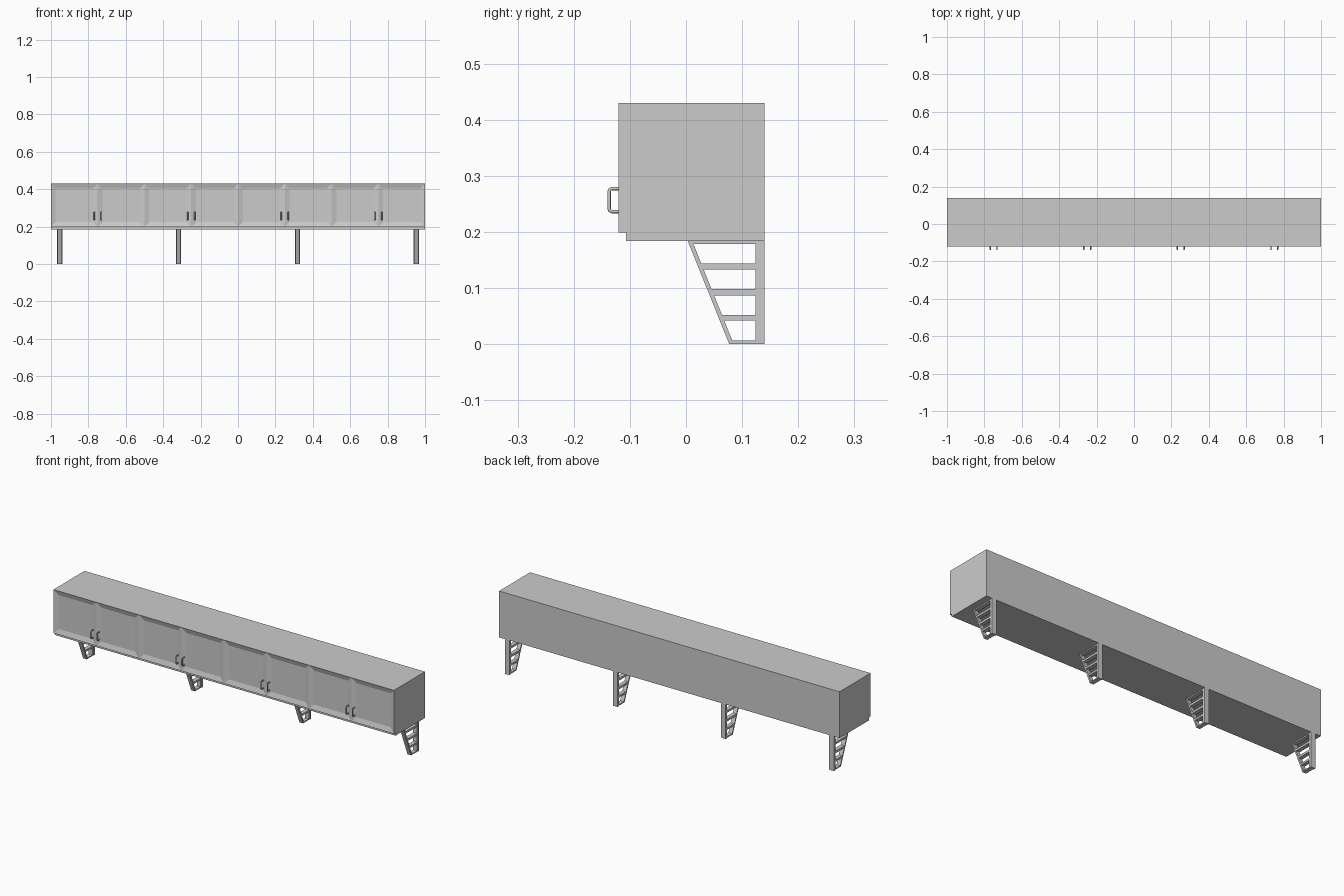
import bpy, bmesh
from mathutils import Vector

if "Cube" in bpy.data.objects:
    bpy.data.objects.remove(bpy.data.objects["Cube"])


def finish(bm, name):
    bmesh.ops.recalc_face_normals(bm, faces=bm.faces[:])
    me = bpy.data.meshes.new(name)
    bm.to_mesh(me)
    bm.free()
    ob = bpy.data.objects.new(name, me)
    bpy.context.collection.objects.link(ob)
    return ob


def add_prism(bm, profile, x, width):
    """Extrude a (y, z) profile along x, centred on x."""
    face = bm.faces.new([bm.verts.new((x - width / 2, y, z)) for y, z in profile])
    ext = bmesh.ops.extrude_face_region(bm, geom=[face])["geom"]
    bmesh.ops.translate(bm, vec=(width, 0, 0),
                        verts=[g for g in ext if isinstance(g, bmesh.types.BMVert)])


def rect(y0, y1, z0, z1):
    return [(y0, z0), (y1, z0), (y1, z1), (y0, z1)]


# cabinet body
bm = bmesh.new()
add_prism(bm, rect(-0.107, 0.14, 0.184, 0.43), 0, 2)
finish(bm, "cabinet_body")

# eight doors, each with a recessed centre panel
for i in range(8):
    bm = bmesh.new()
    add_prism(bm, rect(-0.12, -0.107, 0.199, 0.43), -0.875 + 0.25 * i, 0.25)
    bmesh.ops.recalc_face_normals(bm, faces=bm.faces[:])
    front = next(f for f in bm.faces if f.normal.y < -0.9)
    bmesh.ops.inset_region(bm, faces=[front], thickness=0.036)
    bmesh.ops.translate(bm, vec=(0, 0.008, 0), verts=front.verts[:])
    finish(bm, f"door_{i + 1}")


# bow handles, in pairs where two doors meet
def handle(name, x):
    cu = bpy.data.curves.new(name, 'CURVE')
    cu.dimensions = '3D'
    cu.bevel_depth = 0.003
    cu.bevel_resolution = 2
    sp = cu.splines.new('POLY')
    pts = [(-0.118, 0.236), (-0.132, 0.236), (-0.1355, 0.2375), (-0.137, 0.241),
           (-0.137, 0.272), (-0.1355, 0.2755), (-0.132, 0.277), (-0.118, 0.277)]
    sp.points.add(len(pts) - 1)
    for p, (y, z) in zip(sp.points, pts):
        p.co = (x, y, z, 1)
    cu.use_fill_caps = True
    bpy.context.collection.objects.link(bpy.data.objects.new(name, cu))


for i, cx in enumerate((-0.75, -0.25, 0.25, 0.75)):
    handle(f"handle_{i + 1}_left", cx - 0.0185)
    handle(f"handle_{i + 1}_right", cx + 0.0185)


# ladder-shaped support brackets
def slant_y(z):
    return 0.077 - 0.074 * z / 0.184


for i, x in enumerate((-0.953, -0.318, 0.318, 0.953)):
    bm = bmesh.new()
    add_prism(bm, rect(0.130, 0.14, 0, 0.184), x, 0.027)      # back plate
    add_prism(bm, rect(0.124, 0.130, 0, 0.184), x, 0.022)     # inner post
    add_prism(bm, [(0.077, 0), (0.085, 0), (0.011, 0.184), (0.003, 0.184)], x, 0.022)
    # top bar, three rungs and foot bar
    for z0, z1 in ((0, 0.006), (0.042, 0.052), (0.087, 0.098),
                   (0.133, 0.144), (0.178, 0.184)):
        add_prism(bm, [(slant_y(z0) + 0.004, z0), (0.126, z0),
                       (0.126, z1), (slant_y(z1) + 0.004, z1)], x, 0.0215)
    finish(bm, f"support_bracket_{i + 1}")
